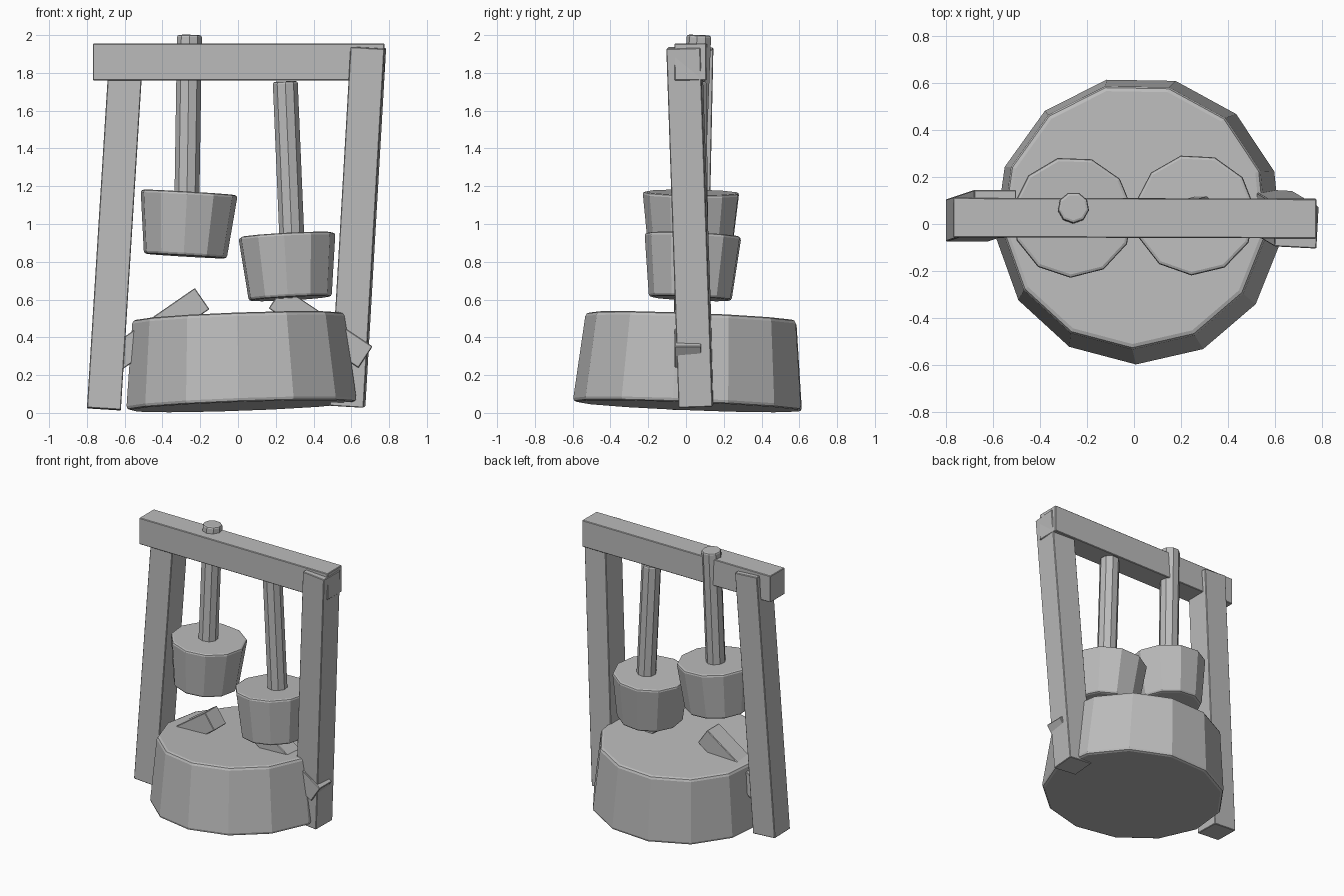
import bpy
from math import radians
from mathutils import Vector, Euler

cube = bpy.data.objects.get("Cube")
if cube:
    bpy.data.objects.remove(cube, do_unlink=True)

grey = bpy.data.materials.new("plain_grey")
grey.use_nodes = True
GREY = (0.5, 0.5, 0.5, 1)
grey.diffuse_color = GREY
grey.node_tree.nodes["Principled BSDF"].inputs["Base Color"].default_value = GREY


def finish(name, bevel, segments=1):
    """Name the new object, colour it and soften its sharp edges."""
    ob = bpy.context.object
    ob.name = name
    ob.data.materials.append(grey)
    mod = ob.modifiers.new("soft_edges", "BEVEL")
    mod.width = bevel
    mod.segments = segments
    mod.limit_method = 'ANGLE'
    mod.angle_limit = radians(60)
    return ob


def axis_between(start, end):
    a, b = Vector(start), Vector(end)
    return (a + b) / 2, b - a


def tapered(name, sides, bottom, top, r_bottom, r_top, phase, bevel):
    """Faceted tapered cylinder from one point to another."""
    mid, axis = axis_between(bottom, top)
    bpy.ops.mesh.primitive_cone_add(vertices=sides, radius1=r_bottom, radius2=r_top,
                                    depth=axis.length, location=mid)
    ob = finish(name, bevel, 2)
    # the first vertex of a cone lies on +y
    spin = Euler((0, 0, radians(phase - 90))).to_quaternion()
    ob.rotation_mode = 'QUATERNION'
    ob.rotation_quaternion = Vector((0, 0, 1)).rotation_difference(axis) @ spin
    return ob


def timber(name, start, end, width, depth, yaw=0):
    """Squared timber whose length runs between two points."""
    mid, axis = axis_between(start, end)
    bpy.ops.mesh.primitive_cube_add(size=1, location=mid)
    ob = finish(name, 0.004)
    ob.scale = (width, depth, axis.length)
    ob.rotation_mode = 'QUATERNION'
    spin = Euler((0, 0, radians(yaw))).to_quaternion()
    ob.rotation_quaternion = Vector((0, 0, 1)).rotation_difference(axis) @ spin
    bpy.ops.object.transform_apply(location=False, rotation=False, scale=True)
    return ob


# Leaning mortar drum
tapered("mortar_drum", 13, (0.02, 0.015, 0.035), (0.003, 0.034, 0.51),
        0.615, 0.565, -91, 0.02)

# Frame: two leaning posts and a cross beam
timber("right_post", (-0.71, 0.015, 0.02), (-0.59, 0.055, 1.93), 0.18, 0.18)
timber("left_post", (0.58, 0.055, 0.035), (0.69, -0.01, 1.935), 0.18, 0.18, -3)
beam = timber("cross_beam", (-0.768, 0.028, 1.858), (0.775, 0.023, 1.858), 0.195, 0.168)

# Braces rising inward from the posts into the drum
timber("right_brace", (-0.66, 0.01, 0.28), (-0.19, 0.01, 0.605), 0.136, 0.14)
timber("left_brace", (0.675, 0.01, 0.295), (0.2, 0.01, 0.61), 0.136, 0.14)

# Two pestles, each a tapered head on a rod
tapered("right_pestle_head", 11, (-0.28, 0.025, 0.83), (-0.26, 0.03, 1.168),
        0.222, 0.26, -92, 0.015)
tapered("left_pestle_head", 11, (0.275, 0.025, 0.605), (0.257, 0.04, 0.943),
        0.222, 0.26, -93, 0.015)
tapered("right_pestle_rod", 9, (-0.271, 0.035, 1.1), (-0.257, 0.07, 2.0),
        0.067, 0.067, -90, 0.012)
tapered("left_pestle_rod", 9, (0.287, 0.055, 0.88), (0.25, 0.045, 1.755),
        0.067, 0.067, -90, 0.012)
